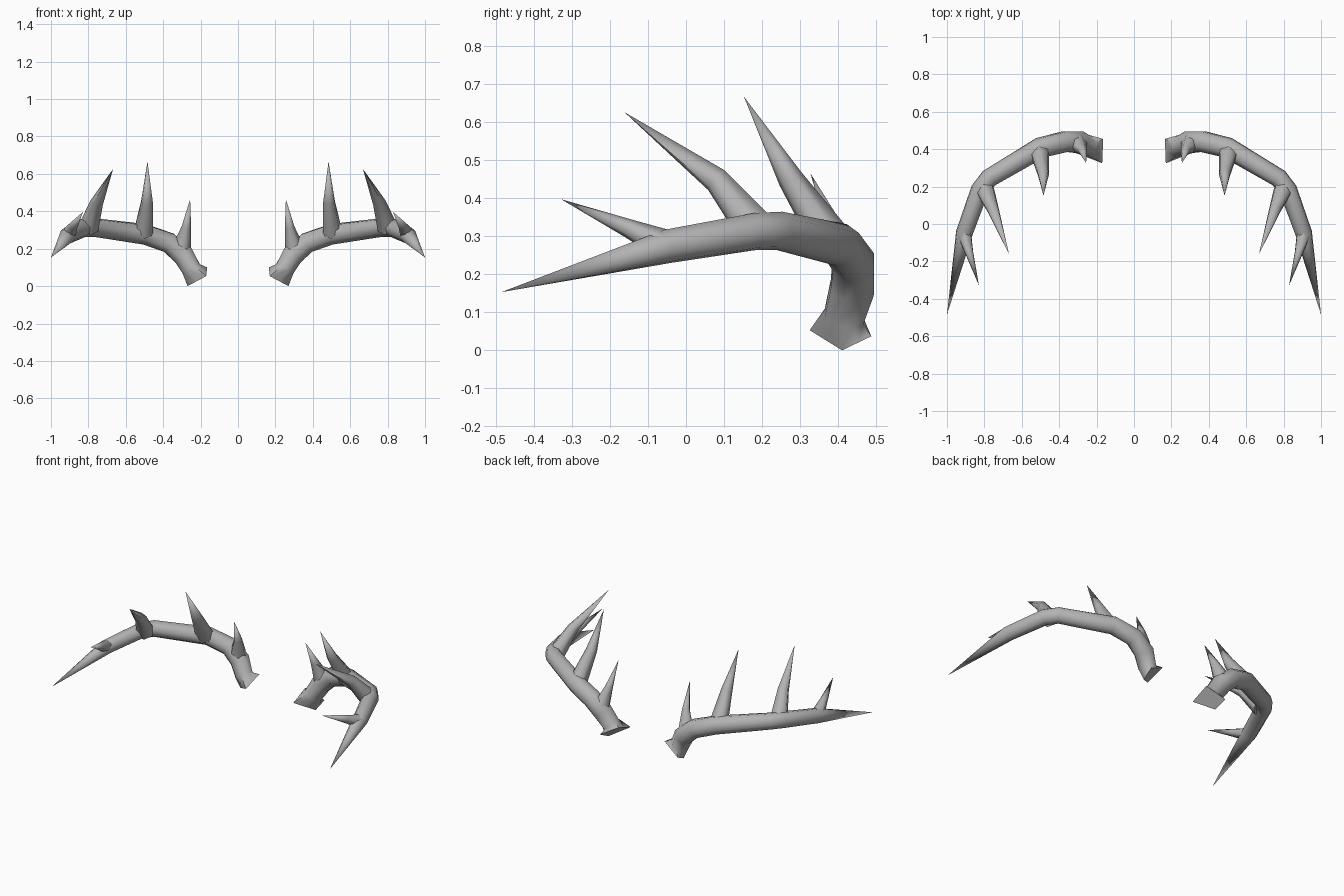
import bpy, bmesh, math
from mathutils import Vector

if "Cube" in bpy.data.objects:
    bpy.data.objects.remove(bpy.data.objects["Cube"])

horn = bpy.data.materials.new("horn grey")
horn.diffuse_color = (0.45, 0.45, 0.45, 1)
horn.use_nodes = True
horn.node_tree.nodes["Principled BSDF"].inputs["Base Color"].default_value = horn.diffuse_color


def tube(name, path, sides, base=None):
    """Sweep a ring along (x, y, z, radius) points, ending in a sharp tip."""
    bm = bmesh.new()
    pts = [Vector(p[:3]) for p in path]
    rings, up = [], Vector((0, 0, 1))
    for i, p in enumerate(pts[:-1]):
        d = (pts[i + 1] - p).normalized()
        if i:
            d = (d + (p - pts[i - 1]).normalized()).normalized()
        up = (up - d * up.dot(d)).normalized()
        side = d.cross(up)
        rings.append([p + (up * math.cos(a) + side * math.sin(a)) * path[i][3]
                      for a in (2 * math.pi * k / sides for k in range(sides))])
    if base:  # flared foot: pick the ordering that twists least
        orders = [[base[(s + f * k) % sides] for k in range(sides)]
                  for s in range(sides) for f in (1, -1)]
        rings.insert(0, min(orders, key=lambda o: sum(
            (a - b).length_squared for a, b in zip(o, rings[0]))))
    rings = [[bm.verts.new(v) for v in r] for r in rings]
    tip = bm.verts.new(pts[-1])
    for r, s in zip(rings, rings[1:]):
        for k in range(sides):
            j = (k + 1) % sides
            bm.faces.new((r[k], r[j], s[j], s[k]))
    for k in range(sides):
        bm.faces.new((rings[-1][k], rings[-1][(k + 1) % sides], tip))
    bm.faces.new(rings[0][::-1])
    bmesh.ops.recalc_face_normals(bm, faces=bm.faces)
    me = bpy.data.meshes.new(name)
    bm.to_mesh(me)
    bm.free()
    me.materials.append(horn)
    ob = bpy.data.objects.new(name, me)
    bpy.context.collection.objects.link(ob)
    bpy.ops.object.select_all(action='DESELECT')
    ob.select_set(True)
    bpy.context.view_layer.objects.active = ob
    bpy.ops.object.shade_smooth_by_angle(angle=math.radians(60))
    # matching part on the other side
    m = ob.modifiers.new("Mirror", 'MIRROR')
    m.use_mirror_merge = False


# four-cornered flared foot, with edge midpoints
corners = [Vector(c) for c in ((.17, .325, .053), (.165, .455, .10),
                               (.28, .487, .037), (.27, .41, 0))]
foot = []
for i, c in enumerate(corners):
    foot += [c, (c + corners[(i + 1) % 4]) / 2]

# main curved beam
tube("main_beam", [(.248, .415, .088, .056), (.292, .437, .165, .062),
                   (.37, .44, .232, .059), (.50, .408, .277, .057),
                   (.775, .245, .314, .051), (.825, .18, .312, .05),
                   (.908, -.05, .273, .046), (1, -.485, .153, 0)], 8, foot)

# upright tines: thick root, slim middle, sharp tip
tube("inner_tine", [(.30, .43, .21, .05), (.276, .395, .315, .026),
                    (.256, .327, .465, 0)], 6)
tube("tall_tine", [(.505, .385, .285, .055), (.486, .275, .45, .034),
                   (.484, .152, .667, 0)], 6)
tube("long_tine", [(.80, .19, .31, .055), (.755, .08, .447, .035),
                   (.668, -.162, .626, 0)], 6)
tube("outer_tine", [(.908, -.05, .275, .042), (.882, -.15, .32, .025),
                    (.829, -.328, .397, 0)], 6)
